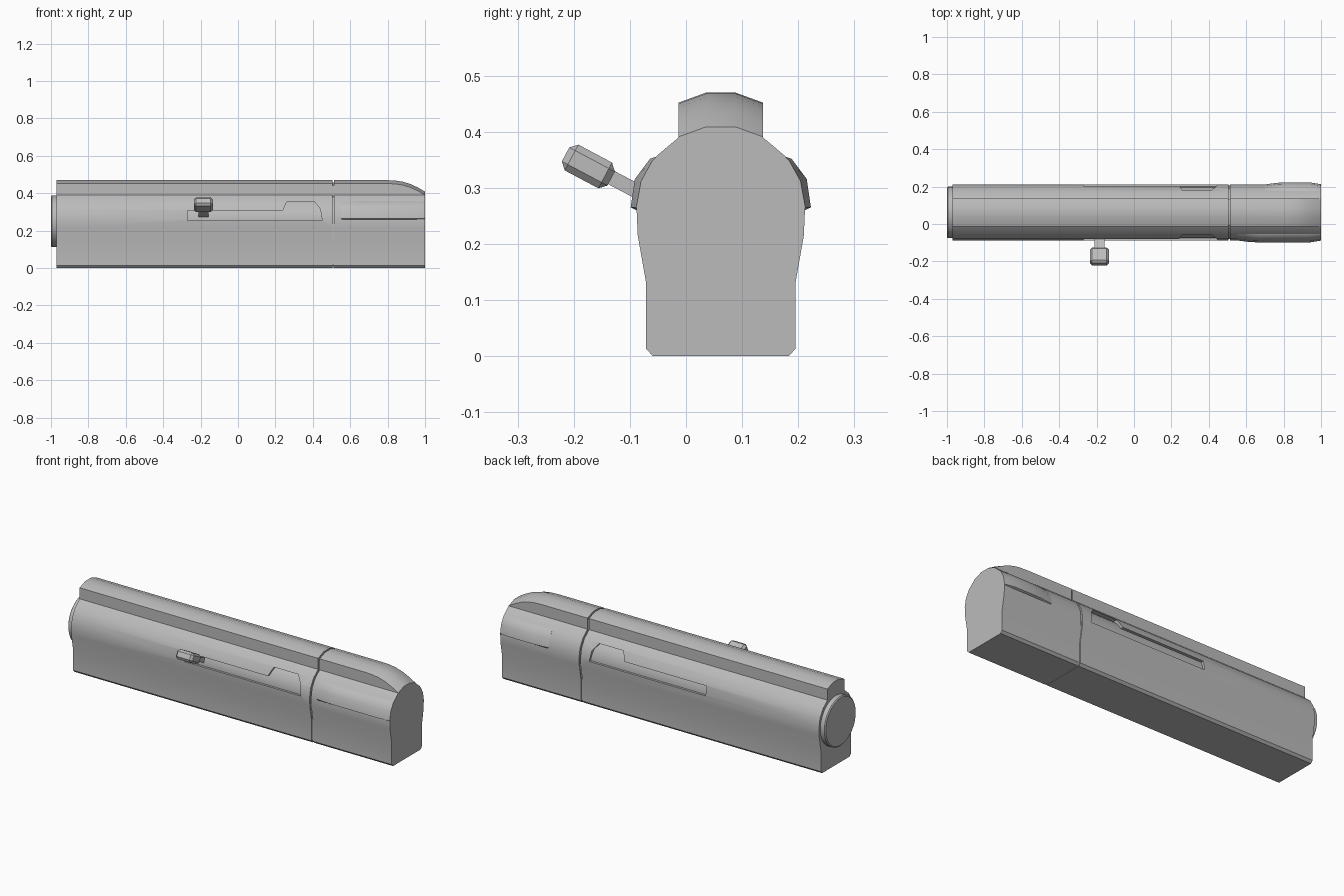
import bpy, bmesh, math
from mathutils import Matrix, Vector

if "Cube" in bpy.data.objects:
    bpy.data.objects.remove(bpy.data.objects["Cube"], do_unlink=True)

YC, ZC, R = 0.062, 0.26, 0.15      # centre and radius of the rounded receiver top

steel = bpy.data.materials.new("grey_steel")
steel.use_nodes = True
steel.diffuse_color = (0.5, 0.5, 0.5, 1)
steel.node_tree.nodes["Principled BSDF"].inputs["Base Color"].default_value = (0.5, 0.5, 0.5, 1)


def finish(name, bm, smooth=True):
    bmesh.ops.recalc_face_normals(bm, faces=bm.faces)
    mesh = bpy.data.meshes.new(name)
    bm.to_mesh(mesh)
    bm.free()
    ob = bpy.data.objects.new(name, mesh)
    bpy.context.collection.objects.link(ob)
    mesh.materials.append(steel)
    if smooth:
        shade(ob)
    return ob


def shade(ob):
    bpy.ops.object.select_all(action='DESELECT')
    ob.select_set(True)
    bpy.context.view_layer.objects.active = ob
    bpy.ops.object.shade_smooth_by_angle(angle=math.radians(35))


def loft(name, sections, smooth=True):
    """Skin a list of closed rings of 3D points and cap both ends."""
    bm = bmesh.new()
    rings = [[bm.verts.new(p) for p in ring] for ring in sections]
    n = len(rings[0])
    for a, b in zip(rings, rings[1:]):
        for i in range(n):
            j = (i + 1) % n
            bm.faces.new((a[i], a[j], b[j], b[i]))
    bm.faces.new(rings[0])
    bm.faces.new(rings[-1])
    return finish(name, bm, smooth)


def body_ring(x, lift, inset=0.0):
    """Body cross-section: flat-sided base, rounded top and raised rail."""
    half = [(0.121, 0.0), (0.133, 0.013), (0.133, 0.13), (0.148, 0.215)]
    half = [(w - inset * 0.4, z + inset * 0.2) for w, z in half]
    r = R - inset
    arc = [(r * math.sin(math.radians(a)), ZC + r * math.cos(math.radians(a)))
           for a in (90, 70, 50, 30)]
    rail = [(r * math.sin(math.radians(a)), ZC + lift + r * math.cos(math.radians(a)))
            for a in (30, 10)]
    half += arc + rail
    return ([(x, YC + w, z) for w, z in half]
            + [(x, YC - w, z) for w, z in reversed(half)])


# Main body, nose section and the recessed seam between them
RAIL = 0.062
receiver = loft("receiver", [body_ring(-0.97, RAIL), body_ring(0.504, RAIL)], False)
nose_steps = [(0.513, RAIL), (0.8, RAIL), (0.84, 0.06), (0.88, 0.054),
              (0.92, 0.042), (0.96, 0.024), (1.0, 0.001)]
loft("nose_section", [body_ring(x, h) for x, h in nose_steps])
loft("seam_core", [body_ring(x, RAIL, 0.012) for x in (0.495, 0.52)])

# Ejection slot cut through both sides of the receiver
slot = [(-0.27, 0.255), (-0.27, 0.307), (0.24, 0.307), (0.26, 0.353),
        (0.41, 0.353), (0.44, 0.315), (0.45, 0.255)]
cutter = loft("slot_cutter", [[(x, y, z) for x, z in slot] for y in (-0.3, 0.4)], False)
cutter.hide_render = True
cut = receiver.modifiers.new("slot", 'BOOLEAN')
cut.operation = 'DIFFERENCE'
cut.solver = 'EXACT'
cut.object = cutter
bpy.context.view_layer.objects.active = receiver
bpy.ops.object.modifier_apply(modifier=cut.name)
bpy.data.objects.remove(cutter, do_unlink=True)
shade(receiver)


# Round bolt, seen through the slot and as a disc at the rear
def circle(x, r):
    return [(x, YC + r * math.cos(t * math.tau / 36), 0.25 + r * math.sin(t * math.tau / 36))
            for t in range(36)]


loft("bolt", [circle(-1.0, 0.132), circle(-0.995, 0.138), circle(0.5, 0.138)])


# Raised cheeks on both sides of the nose
def cheek_ring(x, grow, side):
    outer = [(2, 0.149), (4, 0.15 + 0.011 * grow), (20, 0.15 + 0.013 * grow),
             (36, 0.15 + 0.006 * grow), (40, 0.149)]
    pts = outer + [(40, 0.13), (2, 0.13)]
    return [(x, YC + side * r * math.cos(math.radians(a)),
             ZC + r * math.sin(math.radians(a)) - (0.006 if a < 5 else 0)) for a, r in pts]


for name, side, start in (("front_cheek", -1, 0.55), ("back_cheek", 1, 0.7)):
    steps = [(start, 0), (start + 0.07, 0.8), (start + 0.12, 1), (0.94, 1), (1.0, 0.1)]
    loft(name, [cheek_ring(x, g, side) for x, g in steps])


# Bolt handle: angled stem with a chamfered knob
def slanted_box(name, centre, size, bevel):
    bm = bmesh.new()
    bmesh.ops.create_cube(bm, size=1, matrix=Matrix.Diagonal(Vector(size)).to_4x4())
    if bevel:
        bmesh.ops.bevel(bm, geom=bm.edges[:], offset=bevel, segments=1, affect='EDGES')
    tilt = Matrix.Rotation(math.radians(-28), 4, 'X')
    bm.transform(Matrix.Translation(centre) @ tilt)
    return finish(name, bm)


slanted_box("handle_stem", (-0.185, -0.095, 0.298), (0.052, 0.12, 0.026), 0)
slanted_box("handle_knob", (-0.185, -0.174, 0.338), (0.102, 0.092, 0.052), 0.012)
